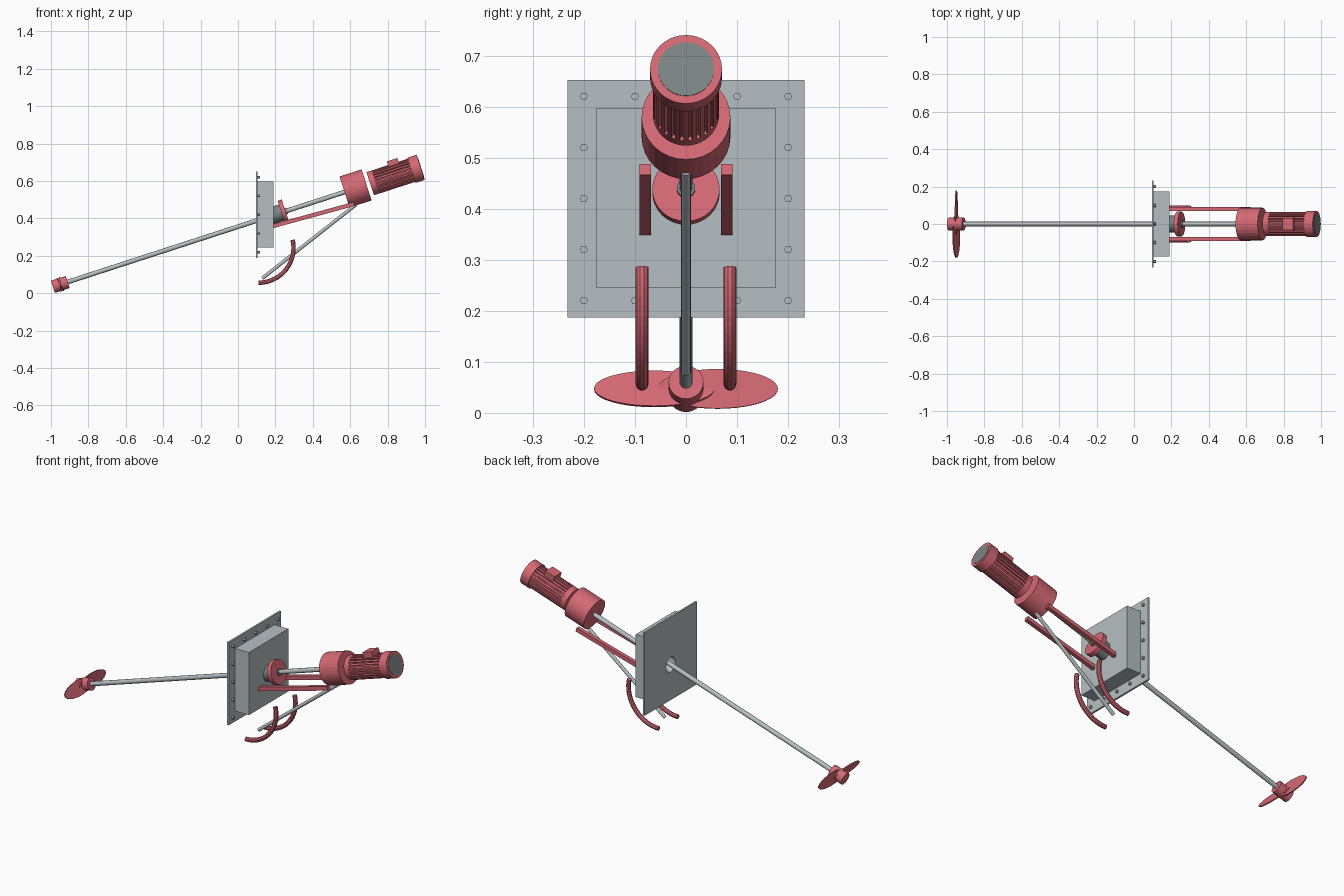
import bpy, bmesh, math
from mathutils import Matrix, Vector

cube = bpy.data.objects.get("Cube")
if cube:
    bpy.data.objects.remove(cube, do_unlink=True)


def material(name, rgb):
    m = bpy.data.materials.new(name)
    m.use_nodes = True
    m.diffuse_color = (*rgb, 1)
    m.node_tree.nodes["Principled BSDF"].inputs["Base Color"].default_value = (*rgb, 1)
    return m


RED = material("coral red", (0.66, 0.14, 0.17))
LIGHT = material("light grey steel", (0.47, 0.52, 0.54))
DARK = material("dark grey steel", (0.20, 0.23, 0.23))

# Drive axis: local x runs from the propeller to the motor, tilted up
AXIS = Matrix.Translation((-0.95, 0, 0.047)) @ Matrix.Rotation(math.radians(-18), 4, 'Y')
ALONG_X = Matrix.Rotation(math.pi / 2, 4, 'Y')


def finish(name, bm, mat, matrix=Matrix()):
    bmesh.ops.recalc_face_normals(bm, faces=bm.faces)
    bm.transform(matrix)
    me = bpy.data.meshes.new(name)
    bm.to_mesh(me)
    bm.free()
    me.materials.append(mat)
    ob = bpy.data.objects.new(name, me)
    bpy.context.collection.objects.link(ob)
    return ob


def add_box(bm, lo, hi, matrix=Matrix()):
    lo, hi = Vector(lo), Vector(hi)
    bmesh.ops.create_cube(bm, size=1, matrix=matrix @ Matrix.Translation((lo + hi) / 2)
                          @ Matrix.Diagonal((*(hi - lo), 1)))


def box(name, lo, hi, mat, matrix=Matrix()):
    bm = bmesh.new()
    add_box(bm, lo, hi)
    return finish(name, bm, mat, matrix)


def add_rod(bm, r, u0, u1, sides, matrix=Matrix()):
    bmesh.ops.create_cone(bm, cap_ends=True, segments=sides, radius1=r, radius2=r, depth=u1 - u0,
                          matrix=matrix @ Matrix.Translation(((u0 + u1) / 2, 0, 0)) @ ALONG_X)


def rod(name, r, u0, u1, mat, sides=32, matrix=AXIS):
    bm = bmesh.new()
    add_rod(bm, r, u0, u1, sides)
    return finish(name, bm, mat, matrix)


def between(a, b):
    a, b = Vector(a), Vector(b)
    turn = (b - a).to_track_quat('X', 'Z').to_matrix().to_4x4()
    return Matrix.Translation(a) @ turn, (b - a).length


# Propeller: hub and two pitched elliptical blades
rod("propeller_hub", 0.034, -0.042, 0.042, RED)
for side, label in ((1, "left"), (-1, "right")):
    bm = bmesh.new()
    add_rod(bm, 1, -0.5, 0.5, 40)
    shape = (Matrix.Translation((0, side * 0.062, 0)) @ Matrix.Rotation(side * 0.17, 4, 'Y')
             @ Matrix.Diagonal((0.006, 0.118, 0.039, 1)))
    finish(label + "_blade", bm, RED, AXIS @ shape)

# Shaft, seal tube and flange
rod("drive_shaft", 0.0125, 0, 1.62, LIGHT, 20)
rod("seal_tube", 0.045, 1.16, 1.245, DARK)
rod("seal_flange", 0.066, 1.243, 1.266, RED)
rod("shaft_gland", 0.018, 1.26, 1.275, DARK, 20)

# Mounting plate and housing, bored along the drive axis
plate = box("mounting_plate", (0.095, -0.232, 0.187), (0.105, 0.232, 0.652), LIGHT)
housing = box("housing_box", (0.105, -0.175, 0.245), (0.19, 0.175, 0.597), LIGHT)
cutter = rod("bore_cutter", 0.04, 1.0, 1.19, LIGHT)
cutter.hide_render = True
cutter.hide_viewport = True
for ob in (plate, housing):
    mod = ob.modifiers.new("bore", 'BOOLEAN')
    mod.operation = 'DIFFERENCE'
    mod.solver = 'EXACT'
    mod.object = cutter

# Hex bolts around the plate rim
bm = bmesh.new()
for i in range(-2, 3):
    for j in range(-2, 3):
        if max(abs(i), abs(j)) == 2:
            add_rod(bm, 0.008, 0.104, 0.117, 6,
                    Matrix.Translation((0, i * 0.1, 0.42 + j * 0.1)))
finish("plate_bolts", bm, LIGHT)

# Gearbox
rod("gearbox", 0.087, 1.598, 1.722, RED)

# Motor: finned body, end cap, cover disc and terminal box
bm = bmesh.new()
add_rod(bm, 0.057, 1.742, 1.985, 40)
add_rod(bm, 0.065, 1.742, 1.772, 40)
for k in range(24):
    add_box(bm, (1.765, -0.0048, 0.05), (1.985, 0.0048, 0.065),
            Matrix.Rotation(math.tau * k / 24, 4, 'X'))
finish("motor_body", bm, RED, AXIS)
rod("motor_end_cap", 0.0705, 1.975, 2.026, RED, 40)
rod("motor_cover_disc", 0.055, 2.02, 2.028, DARK, 40)
box("terminal_box", (1.863, -0.032, 0.045), (1.922, 0.032, 0.086), RED, AXIS)

# Support strut under the gearbox
m, length = between((0.63, 0, 0.473), (0.13, 0, 0.08))
rod("support_strut", 0.0095, 0, length, LIGHT, 16, m)

# Paired carrier arms and curved guide rails
for side, label in ((1, "left"), (-1, "right")):
    m, length = between((0.18, side * 0.08, 0.357), (0.62, side * 0.08, 0.477))
    box(label + "_arm", (0, -0.011, -0.011), (length, 0.011, 0.011), RED, m)

    bm = bmesh.new()
    centre = Vector((0.11, side * 0.086, 0.243))
    start = Matrix.Translation(centre - Vector((0, 0, 0.187))) @ ALONG_X
    ring = bmesh.ops.create_circle(bm, cap_ends=True, segments=10, radius=0.0125, matrix=start)
    bmesh.ops.spin(bm, geom=bm.faces[:], cent=centre, axis=(0, -1, 0),
                   angle=math.radians(103), steps=18, use_duplicate=False)
    bmesh.ops.holes_fill(bm, edges=bm.edges[:])
    finish(label + "_guide_rail", bm, RED)
